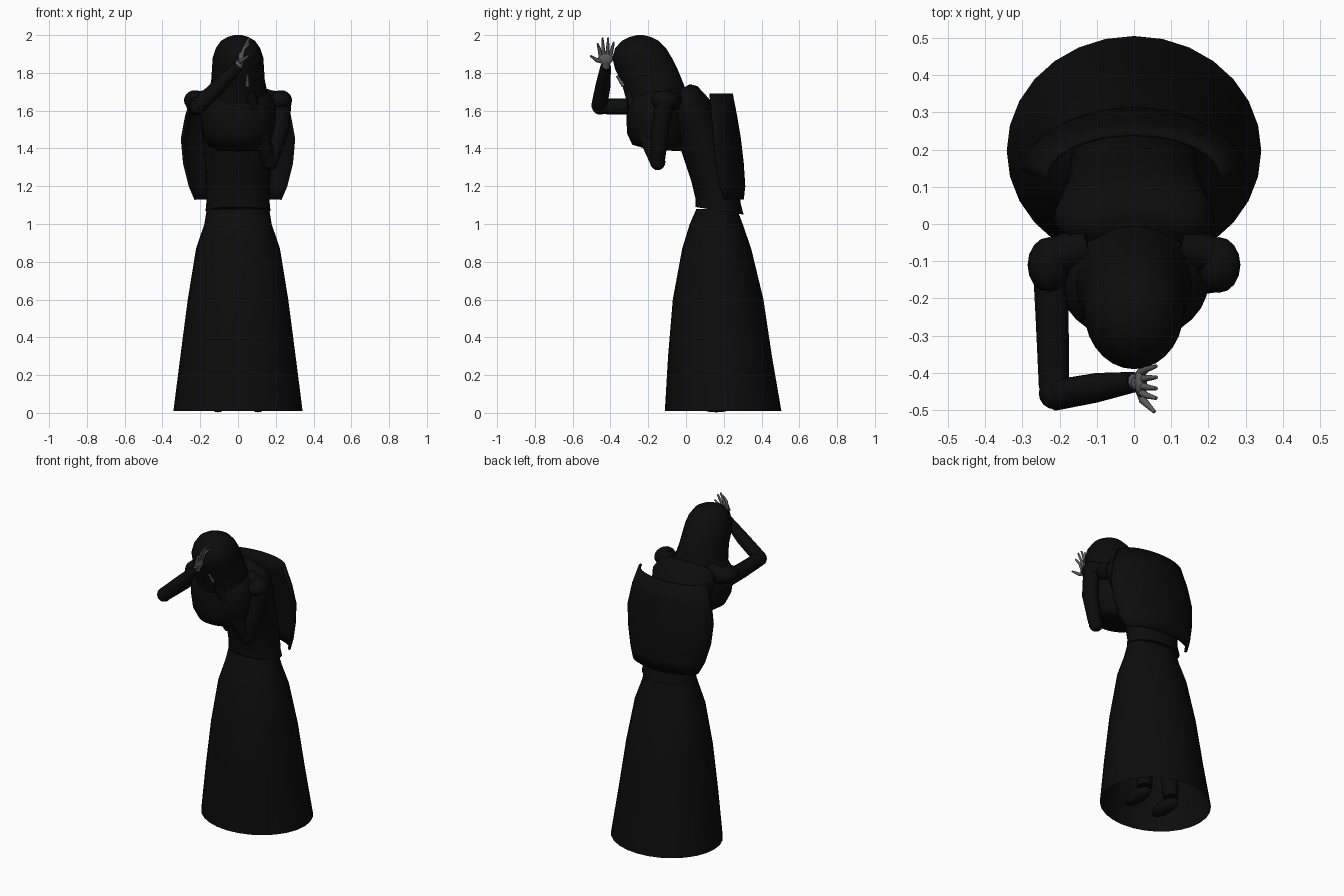
import bpy, bmesh, math
from mathutils import Vector

def material(name, rgb):
    m = bpy.data.materials.new(name)
    m.diffuse_color = (*rgb, 1)
    return m

BLACK = material("black cloth", (0.0035, 0.0035, 0.0035))
GREY = material("grey skin", (0.11, 0.11, 0.11))

def finish(name, bm, mat, angle=50):
    bmesh.ops.recalc_face_normals(bm, faces=bm.faces)
    me = bpy.data.meshes.new(name)
    bm.to_mesh(me)
    bm.free()
    ob = bpy.data.objects.new(name, me)
    bpy.context.collection.objects.link(ob)
    me.materials.append(mat)
    bpy.ops.object.select_all(action='DESELECT')
    ob.select_set(True)
    bpy.context.view_layer.objects.active = ob
    bpy.ops.object.shade_smooth_by_angle(angle=math.radians(angle))
    return ob

def bridge(bm, rings, closed=True):
    for a, b in zip(rings, rings[1:]):
        n = len(a)
        for i in range(n if closed else n - 1):
            j = (i + 1) % n
            bm.faces.new((a[i], a[j], b[j], b[i]))

def body_loft(name, rows, sides=28, bottom=True, top=True):
    """rows: z, front y, back y, half width, rise from front to back"""
    bm = bmesh.new()
    rings = []
    for z, yf, yb, rx, rise in rows:
        ring = []
        for i in range(sides):
            a = math.tau * i / sides
            s = math.sin(a)
            ring.append(bm.verts.new((rx * math.cos(a), (yf + yb) / 2 + s * (yb - yf) / 2, z + s * rise)))
        rings.append(ring)
    bridge(bm, rings)
    if bottom:
        bm.faces.new(rings[0][::-1])
    if top:
        bm.faces.new(rings[-1])
    return finish(name, bm, BLACK)

def limb(name, points, radii, mat=BLACK, sides=12):
    """tube through points with a radius at each one"""
    bm = bmesh.new()
    pts = [Vector(p) for p in points]
    rings = []
    normal = None
    for k, p in enumerate(pts):
        t = (pts[min(k + 1, len(pts) - 1)] - pts[max(k - 1, 0)]).normalized()
        normal = t.orthogonal() if normal is None else normal - t * normal.dot(t)
        normal.normalize()
        side = t.cross(normal)
        rings.append([bm.verts.new(p + radii[k] * (normal * math.cos(math.tau * i / sides)
                      + side * math.sin(math.tau * i / sides))) for i in range(sides)])
    bridge(bm, rings)
    bm.faces.new(rings[0][::-1])
    bm.faces.new(rings[-1])
    return finish(name, bm, mat)

def ball(name, centre, scale, mat=BLACK):
    bm = bmesh.new()
    bmesh.ops.create_uvsphere(bm, u_segments=16, v_segments=10, radius=1)
    for v in bm.verts:
        v.co = Vector([c + s * q for c, s, q in zip(centre, scale, v.co)])
    return finish(name, bm, mat)

# Long open skirt
body_loft("skirt", [
    (0.01, -0.112, 0.505, 0.342, 0), (0.3, -0.095, 0.455, 0.305, 0),
    (0.6, -0.07, 0.41, 0.266, 0), (0.87, -0.02, 0.345, 0.222, 0),
    (1.0, 0.02, 0.30, 0.178, 0), (1.08, 0.055, 0.27, 0.165, 0)],
    bottom=False)

# Bent torso with a flared jacket hem
body_loft("torso", [
    (1.07, 0.05, 0.305, 0.172, -0.02), (1.12, 0.05, 0.29, 0.167, -0.015),
    (1.22, 0.03, 0.285, 0.17, 0), (1.40, -0.03, 0.23, 0.18, 0),
    (1.55, -0.07, 0.17, 0.20, 0.02), (1.64, -0.09, 0.125, 0.215, 0.02),
    (1.70, -0.08, 0.06, 0.18, 0.03), (1.72, -0.05, 0.02, 0.12, 0.02)])

# Heavy rounded chest
body_loft("chest", [
    (1.39, -0.20, -0.03, 0.11, -0.005), (1.42, -0.285, -0.005, 0.16, 0),
    (1.48, -0.312, 0.0, 0.188, 0), (1.55, -0.315, 0.0, 0.20, 0),
    (1.63, -0.312, 0.0, 0.20, 0), (1.69, -0.29, 0.0, 0.17, 0),
    (1.73, -0.25, -0.01, 0.12, 0)])

# Hood flowing from the crown to the shoulders
body_loft("hood", [
    (1.62, -0.30, 0.02, 0.17, 0.02), (1.70, -0.325, 0.0, 0.155, 0.01),
    (1.76, -0.345, -0.02, 0.142, 0), (1.82, -0.375, -0.045, 0.138, 0),
    (1.88, -0.39, -0.075, 0.134, 0), (1.93, -0.375, -0.105, 0.118, 0),
    (1.97, -0.34, -0.145, 0.09, 0), (1.99, -0.30, -0.185, 0.055, 0),
    (2.0, -0.26, -0.225, 0.02, 0)])

# Curved cape standing off the back: z, edge y, middle y, half width
bm = bmesh.new()
rings = []
for z, ye, ym, w in [(1.13, 0.20, 0.30, 0.225), (1.2, 0.175, 0.308, 0.255),
                     (1.32, 0.155, 0.30, 0.285), (1.45, 0.145, 0.285, 0.297),
                     (1.57, 0.135, 0.265, 0.275), (1.69, 0.125, 0.242, 0.235)]:
    ring = []
    for i in range(19):
        a = math.pi * i / 18
        ring.append(bm.verts.new((w * math.cos(a), ye + (ym - ye) * math.sin(a), z)))
    rings.append(ring)
bridge(bm, rings, closed=False)
cape = finish("cape", bm, BLACK)
mod = cape.modifiers.new("thickness", 'SOLIDIFY')
mod.thickness = 0.012
mod.offset = 0

# Puffed shoulders
for s, side in ((-1, "right"), (1, "left")):
    ball(side + "_shoulder_puff", (s * 0.228, -0.11, 1.655), (0.058, 0.075, 0.053))
    limb(side + "_shoulder", [(s * 0.12, -0.06, 1.66), (s * 0.225, -0.09, 1.65)], [0.06, 0.05])

# Raised arm, with the elbow forward
limb("raised_upper_arm", [(-0.225, -0.08, 1.63), (-0.22, -0.25, 1.622), (-0.215, -0.44, 1.622)],
     [0.05, 0.046, 0.042])
ball("raised_elbow", (-0.213, -0.455, 1.622), (0.043, 0.043, 0.043))
limb("raised_forearm", [(-0.213, -0.46, 1.622), (-0.1, -0.44, 1.73), (0.0, -0.425, 1.835)],
     [0.042, 0.04, 0.028])

# Lowered arm, bent under the chest toward the face
limb("lowered_upper_arm", [(0.235, -0.11, 1.65), (0.225, -0.135, 1.5), (0.175, -0.15, 1.34)],
     [0.05, 0.048, 0.04])
ball("lowered_elbow", (0.168, -0.15, 1.328), (0.043, 0.041, 0.043))
limb("lowered_forearm", [(0.168, -0.15, 1.33), (0.12, -0.22, 1.48), (0.06, -0.30, 1.7)],
     [0.041, 0.04, 0.028])
limb("hidden_fingertip", [(0.05, -0.33, 1.73), (0.05, -0.365, 1.785)], [0.011, 0.007], GREY, 8)

# Spread hand against the brow
limb("wrist", [(-0.004, -0.422, 1.825), (0.012, -0.425, 1.86)], [0.021, 0.022], GREY, 10)
ball("palm", (0.018, -0.425, 1.878), (0.017, 0.04, 0.036), GREY)
for k, (y0, y1, z1) in enumerate([(-0.452, -0.468, 1.955), (-0.435, -0.442, 1.985),
                                  (-0.417, -0.412, 1.985), (-0.40, -0.382, 1.962)]):
    limb("finger_%d" % (k + 1), [(0.02, y0, 1.89), (0.032, (y0 + y1) / 2, 1.93), (0.06, y1, z1)],
         [0.011, 0.009, 0.005], GREY, 8)
limb("thumb", [(0.015, -0.44, 1.862), (0.025, -0.475, 1.868), (0.055, -0.505, 1.89)],
     [0.014, 0.011, 0.005], GREY, 8)

# Legs and shoes under the skirt
for s, side in ((-1, "right"), (1, "left")):
    limb(side + "_leg", [(s * 0.08, 0.17, 0.98), (s * 0.095, 0.18, 0.55), (s * 0.1, 0.22, 0.08)],
         [0.08, 0.065, 0.045])
    ball(side + "_shoe", (s * 0.105, 0.16, 0.045), (0.045, 0.11, 0.042))
